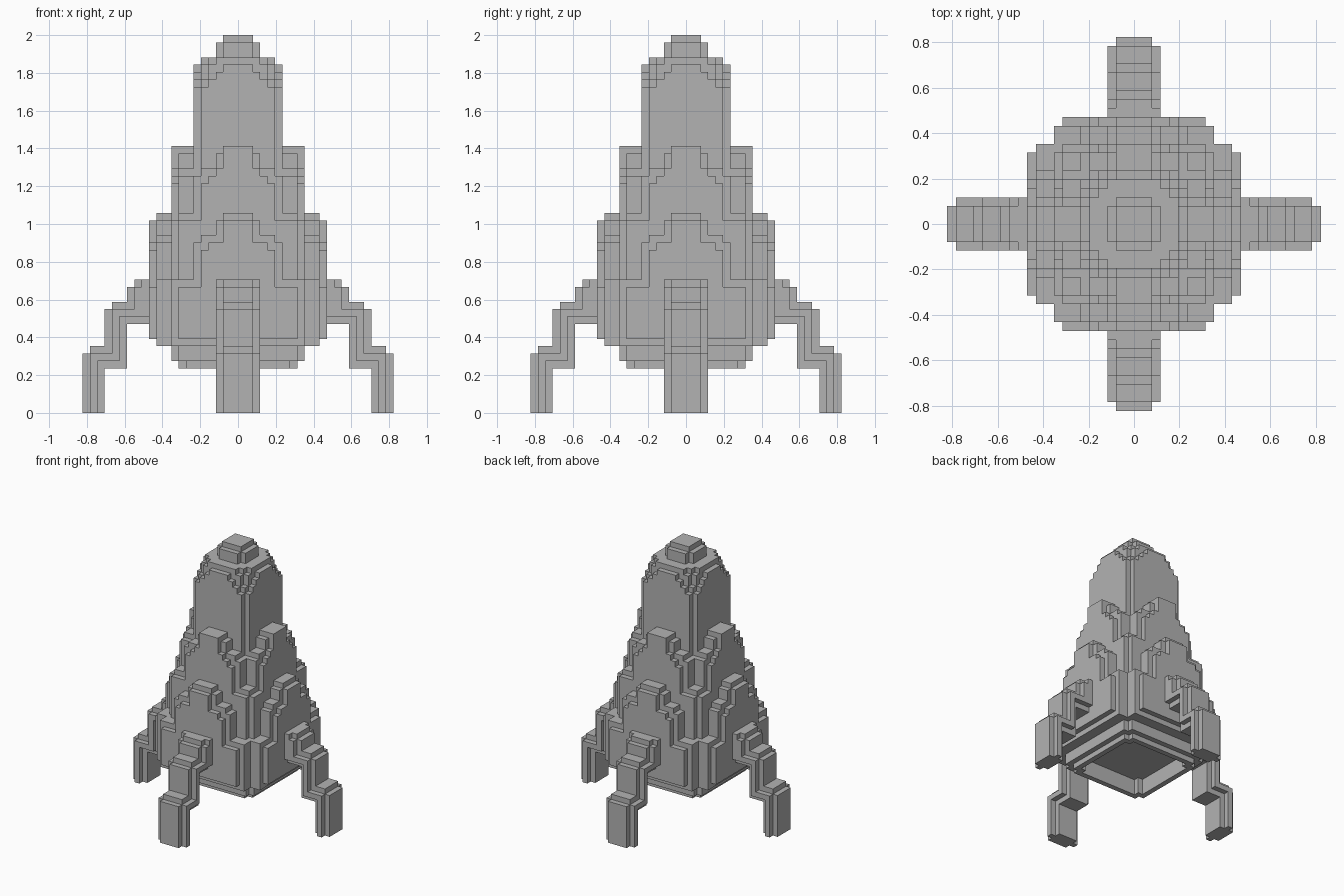
import bpy
import bmesh
from mathutils import Vector

if "Cube" in bpy.data.objects:
    bpy.data.objects.remove(bpy.data.objects["Cube"], do_unlink=True)

CELL = 2 / 51  # edge of one block; the model is 51 blocks tall

grey = bpy.data.materials.new("plain_grey")
grey.use_nodes = True
colour = (0.45, 0.45, 0.45, 1)
grey.diffuse_color = colour
grey.node_tree.nodes["Principled BSDF"].inputs["Base Color"].default_value = colour


def block(x0, x1, half, z0, z1):
    """Cells of a box spanning x0..x1, -half..half and z0..z1."""
    return {(x, y, z) for x in range(x0, x1)
            for y in range(-half, half) for z in range(z0, z1)}


def turn(cells, quarters):
    """Rotate cells about the vertical axis by quarter turns."""
    for _ in range(quarters):
        cells = {(-1 - y, x, z) for x, y, z in cells}
    return cells


def all_round(cells):
    """Repeat cells on all four sides."""
    return set().union(*(turn(cells, q) for q in range(4)))


def cross(reach, half, z0, z1):
    """Two crossed boxes: a square column with notched corners."""
    return all_round(block(-reach, reach, half, z0, z1))


def arch(x0, x1, z0, steps):
    """Stepped arch plate: steps are (half width, top)."""
    return set().union(*(block(x0, x1, half, z0, top) for half, top in steps))


# Upper tower with its stepped dome
tower = set()
for reach, half, top in [(6, 5, 44), (6, 4, 45), (6, 3, 46), (6, 2, 47),
                         (5, 5, 45), (5, 4, 47), (5, 3, 48), (4, 4, 48),
                         (3, 2, 50), (2, 2, 51)]:
    tower |= cross(reach, half, 27, top)

# Middle tier: four arched plates around the tower, on a square core
middle = arch(0, 8, 20, [(6, 32), (5, 33), (3, 35), (2, 36)])
middle |= arch(8, 9, 20, [(5, 31), (4, 32), (3, 33), (2, 36)])
middle_tier = all_round(middle) | cross(9, 8, 9, 26) | cross(8, 8, 9, 27)

# Lower tier: larger arches that widen at the shoulders
lower = arch(0, 11, 9, [(9, 18), (6, 23), (5, 24), (3, 26), (2, 27)])
lower |= arch(11, 12, 10, [(8, 17), (5, 22), (4, 23), (2, 26)])
lower_tier = all_round(lower)

# Hollow square nozzle underneath
nozzle = cross(9, 8, 7, 9) | cross(8, 7, 6, 7)
nozzle -= cross(7, 6, 6, 9)

# One stepped leg: a narrow full profile and a wider inner core
leg = set()
for x0, x1, z0, z1 in [(18, 20, 0, 9), (20, 21, 0, 8), (15, 17, 6, 15),
                       (17, 18, 6, 14), (14, 15, 12, 17), (9, 14, 12, 18)]:
    leg |= block(x0, x1, 2, z0, z1)
for x0, x1, z0, z1 in [(19, 20, 0, 8), (16, 20, 7, 8), (16, 17, 7, 14),
                       (14, 17, 13, 14), (13, 14, 13, 17), (9, 13, 13, 18)]:
    leg |= block(x0, x1, 3, z0, z1)

parts = {"upper_tower": tower, "middle_tier": middle_tier,
         "lower_tier": lower_tier, "base_nozzle": nozzle}
for quarter, side in enumerate(["left", "back", "right", "front"]):
    parts[side + "_leg"] = turn(leg, quarter)
solid = set().union(*parts.values())
AXES = [Vector((1, 0, 0)), Vector((0, 1, 0)), Vector((0, 0, 1))]


def build(name, cells):
    """Skin the exposed sides of the cells and merge flat areas."""
    bm = bmesh.new()
    for cell in cells:
        centre = Vector(cell) + Vector((0.5, 0.5, 0.5))
        for axis in range(3):
            u, v = AXES[(axis + 1) % 3] / 2, AXES[(axis + 2) % 3] / 2
            for sign in (-1, 1):
                normal = AXES[axis] * sign
                if tuple(int(c) for c in Vector(cell) + normal) in solid:
                    continue
                mid = centre + normal / 2
                ring = [mid - u - v, mid + u - v, mid + u + v, mid - u + v]
                bm.faces.new([bm.verts.new(p * CELL) for p in ring[::sign]])
    bmesh.ops.remove_doubles(bm, verts=bm.verts, dist=CELL / 100)
    bmesh.ops.dissolve_limit(bm, angle_limit=0.01, verts=bm.verts, edges=bm.edges)
    mesh = bpy.data.meshes.new(name)
    bm.to_mesh(mesh)
    bm.free()
    mesh.materials.append(grey)
    bpy.context.scene.collection.objects.link(bpy.data.objects.new(name, mesh))


taken = set()
for name, cells in parts.items():
    build(name, cells - taken)
    taken |= cells
